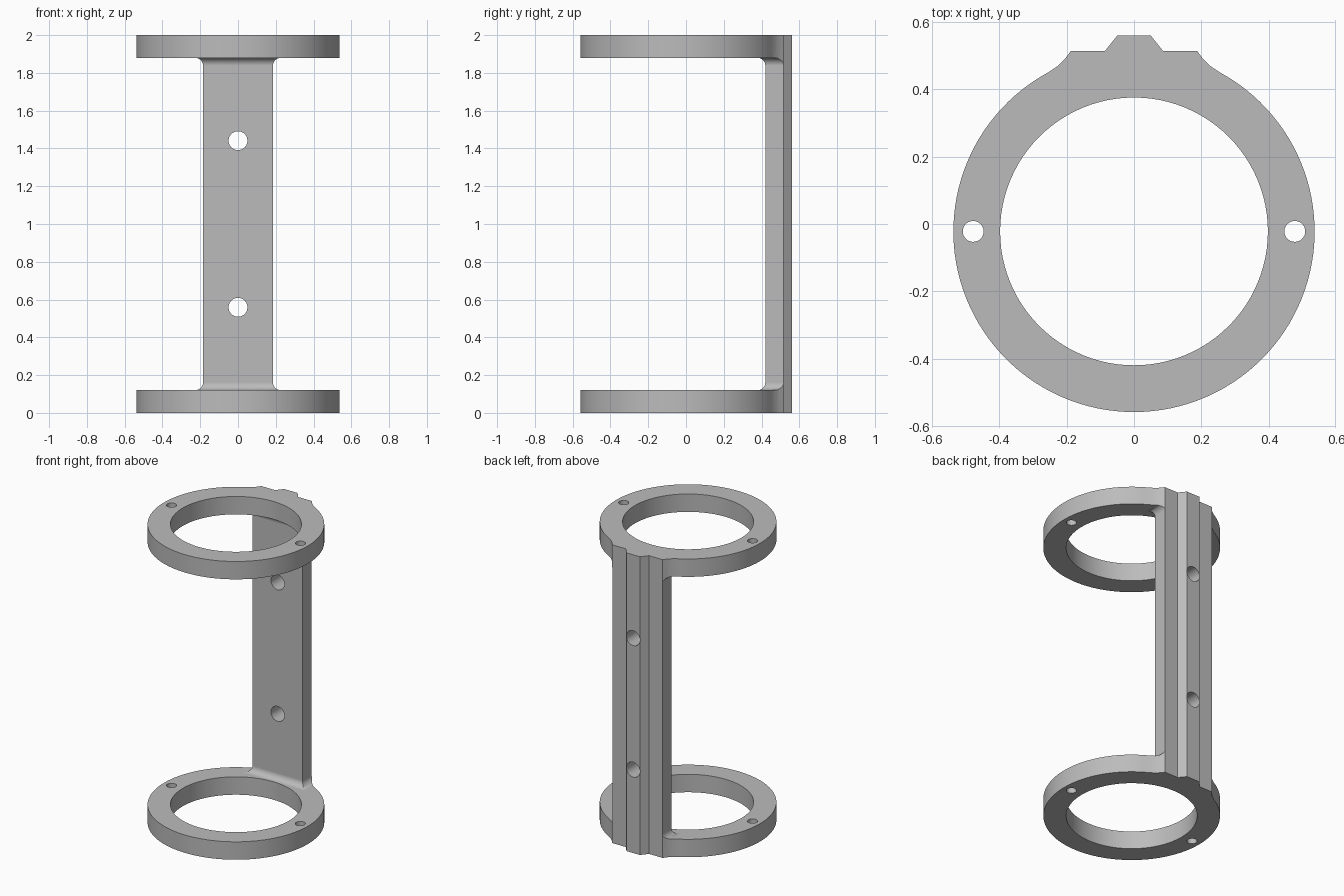
import bpy, bmesh, math
from mathutils import Matrix

if "Cube" in bpy.data.objects:
    bpy.data.objects.remove(bpy.data.objects["Cube"])

HEIGHT, RING_T, RING_Y = 2.0, 0.12, -0.022
R_OUT, R_IN = 0.537, 0.398
HALF_W, PLATE_Y, FILLET = 0.185, 0.42, 0.042

grey = bpy.data.materials.new("plain_grey")
grey.use_nodes = True
grey.diffuse_color = (0.5, 0.5, 0.5, 1)
grey.node_tree.nodes["Principled BSDF"].inputs["Base Color"].default_value = (0.5, 0.5, 0.5, 1)


def loft(name, layers):
    """Closed solid through stacked (z, [(x, y), ...]) sections."""
    bm = bmesh.new()
    rows = [[bm.verts.new((x, y, z)) for x, y in pts] for z, pts in layers]
    for low, high in zip(rows, rows[1:]):
        for i in range(len(low)):
            j = (i + 1) % len(low)
            bm.faces.new((low[i], low[j], high[j], high[i]))
    bm.faces.new(rows[0][::-1])
    bm.faces.new(rows[-1])
    bmesh.ops.recalc_face_normals(bm, faces=bm.faces)
    return add_object(name, bm)


def cylinder(name, radius, depth, matrix, sides=40):
    bm = bmesh.new()
    bmesh.ops.create_cone(bm, cap_ends=True, segments=sides, radius1=radius,
                          radius2=radius, depth=depth, matrix=matrix)
    return add_object(name, bm)


def add_object(name, bm):
    mesh = bpy.data.meshes.new(name)
    bm.to_mesh(mesh)
    bm.free()
    mesh.materials.append(grey)
    obj = bpy.data.objects.new(name, mesh)
    bpy.context.collection.objects.link(obj)
    return obj


def cut(target, cutter):
    """Subtract the cutter from the target, then discard it."""
    cutter.hide_render = True
    mod = target.modifiers.new("cut", 'BOOLEAN')
    mod.operation, mod.solver, mod.object = 'DIFFERENCE', 'EXACT', cutter
    bpy.context.view_layer.objects.active = target
    bpy.ops.object.modifier_apply(modifier=mod.name)
    bpy.data.objects.remove(cutter)


# Outer outline: rib, flat back, blend curve, then the round ring
half = [(0.05, 0.56), (0.086, 0.515), (0.187, 0.515), (0.205, 0.491),
        (0.228, 0.469), (0.255, 0.451)]
start = math.atan2(0.455, 0.285)
sweep = math.pi + 2 * start
arc = [(R_OUT * math.cos(start - sweep * i / 100),
        RING_Y + R_OUT * math.sin(start - sweep * i / 100)) for i in range(101)]
outline = half + arc + [(-x, y) for x, y in reversed(half)]
bracket = loft("ring_bracket", [(0, outline), (HEIGHT, outline)])

# Round opening through both rings
cut(bracket, cylinder("bore", R_IN, 3, Matrix.Translation((0, RING_Y, 1)), 96))


# Upright plate with flared feet, carved out of the space between the rings
def section(flare):
    x, y = HALF_W + flare, PLATE_Y - flare
    return [(-x, y), (x, y), (x, 0.9), (-x, 0.9)]


steps = [math.pi / 2 * i / 8 for i in range(9)]
foot = [(RING_T + FILLET * (1 - math.cos(a)), section(FILLET * (1 - math.sin(a))))
        for a in steps]
head = [(HEIGHT - z, pts) for z, pts in reversed(foot)]
upright = loft("upright", [(0.05, section(FILLET))] + foot + head
               + [(HEIGHT - 0.05, section(FILLET))])
square = [(-0.8, -0.8), (0.8, -0.8), (0.8, 0.8), (-0.8, 0.8)]
gap = loft("gap", [(RING_T, square), (HEIGHT - RING_T, square)])
cut(gap, upright)
cut(bracket, gap)

# Small holes: one each side of the rings, two through the upright
for side in (-1, 1):
    cut(bracket, cylinder("ring_hole", 0.031, 3,
                          Matrix.Translation((side * 0.478, RING_Y, 1))))
    cut(bracket, cylinder("upright_hole", 0.05, 0.6,
                          Matrix.Translation((0, 0.5, 1 + side * 0.441))
                          @ Matrix.Rotation(math.pi / 2, 4, 'X')))

# Smooth curved walls, crisp edges, flat large faces
bpy.ops.object.select_all(action='DESELECT')
bracket.select_set(True)
bpy.context.view_layer.objects.active = bracket
bpy.ops.object.shade_smooth_by_angle(angle=math.radians(30))
weighted = bracket.modifiers.new("weighted_normals", 'WEIGHTED_NORMAL')
weighted.keep_sharp = True
